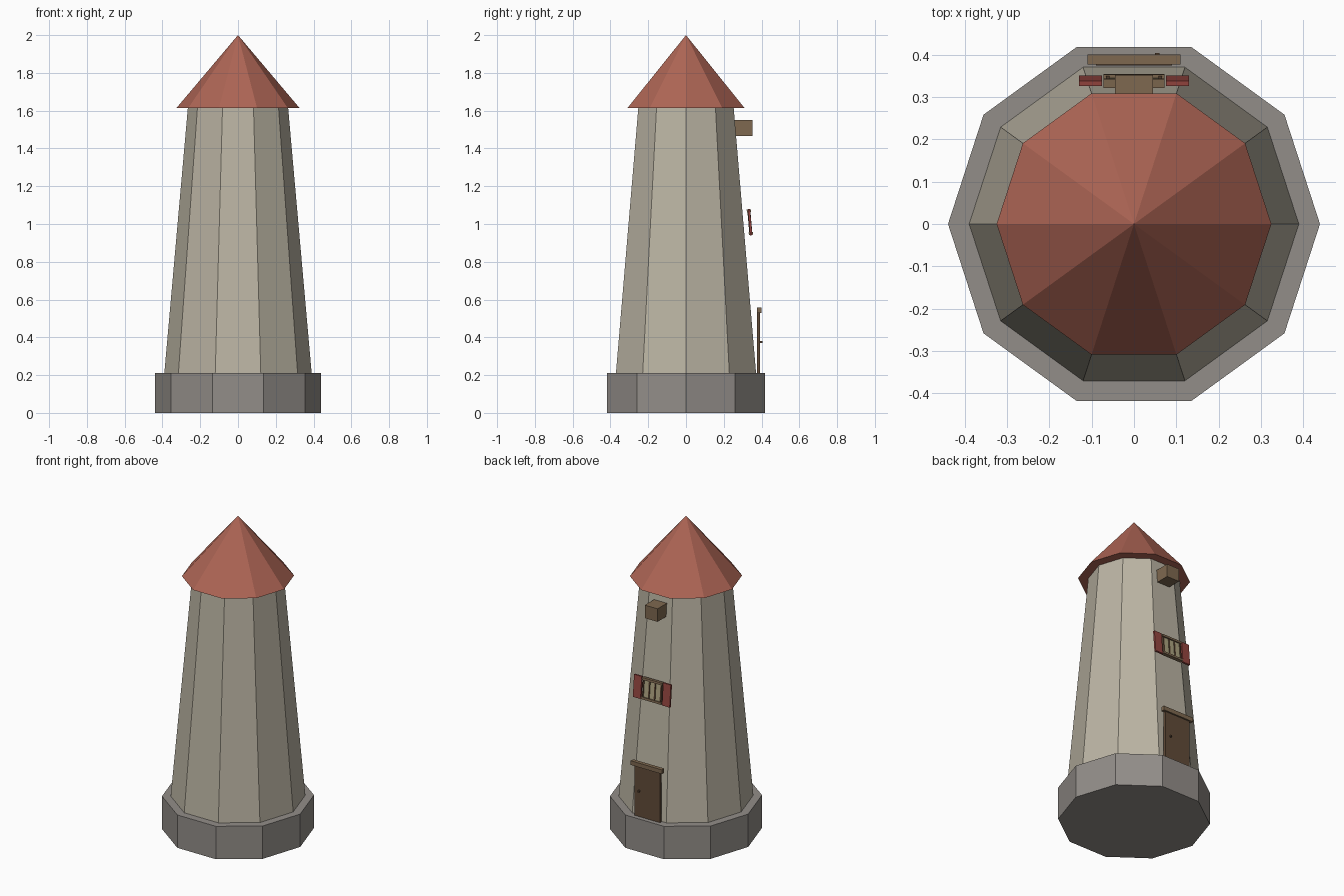
import bpy, math
from mathutils import Matrix, Vector

if "Cube" in bpy.data.objects:
    bpy.data.objects.remove(bpy.data.objects["Cube"])


def material(name, rgb):
    m = bpy.data.materials.new(name)
    m.diffuse_color = (*rgb, 1)
    m.use_nodes = True
    m.node_tree.nodes["Principled BSDF"].inputs["Base Color"].default_value = m.diffuse_color
    return m


PLASTER = material("plaster", (0.50, 0.46, 0.37))
STONE = material("stone", (0.29, 0.27, 0.25))
TILE = material("tile", (0.42, 0.13, 0.09))
WOOD = material("wood", (0.21, 0.14, 0.08))
DARK = material("dark_wood", (0.12, 0.07, 0.04))
RED = material("red_paint", (0.30, 0.06, 0.05))
PANE = material("pane", (0.42, 0.37, 0.22))


def prism(name, r1, r2, z1, z2, mat):
    # ten-sided cone section with corners on the x axis
    bpy.ops.mesh.primitive_cone_add(vertices=10, radius1=r1, radius2=r2, depth=z2 - z1,
                                    location=(0, 0, (z1 + z2) / 2),
                                    rotation=(0, 0, math.radians(18)))
    o = bpy.context.object
    # make sure a corner, not an edge, points along +x
    if max(v.co.x for v in o.data.vertices) > 0.99 * max(r1, r2):
        o.rotation_euler.z = 0
    o.name = name
    o.data.materials.append(mat)


def box(name, lo, hi, mat, matrix=None):
    bpy.ops.mesh.primitive_cube_add(size=1)
    o = bpy.context.object
    o.name = name
    lo, hi = Vector(lo), Vector(hi)
    o.data.transform(Matrix.Translation((lo + hi) / 2) @ Matrix.Diagonal((*(hi - lo), 1)))
    if matrix:
        o.matrix_world = matrix
    o.data.materials.append(mat)


# tower
prism("base", 0.44, 0.44, 0, 0.21, STONE)
prism("tower_wall", 0.39, 0.265, 0.21, 1.62, PLASTER)
prism("roof", 0.325, 0, 1.615, 2.0, TILE)

# hoist beam under the eaves
box("hoist_beam", (-0.045, 0.24, 1.467), (0.045, 0.352, 1.55), WOOD)

# door
box("door", (-0.09, 0.375, 0.21), (0.09, 0.391, 0.53), DARK)
box("door_lintel", (-0.11, 0.377, 0.53), (0.11, 0.401, 0.557), WOOD)
box("door_knob", (0.05, 0.39, 0.37), (0.06, 0.404, 0.38), DARK)

# window, leaning with the wall
lean = Matrix.Translation((0, 0.338, 1.01)) @ Matrix.Rotation(math.radians(5), 4, 'X')
box("window_pane", (-0.06, -0.005, -0.06), (0.06, 0.003, 0.06), PANE, lean)
for z in (-0.06, 0.06):
    box("window_rail", (-0.072, -0.011, z - 0.007), (0.072, 0.011, z + 0.007), WOOD, lean)
for x in (-0.062, -0.02, 0.02, 0.062):
    box("window_bar", (x - 0.004, -0.008, -0.055), (x + 0.004, 0.008, 0.055), DARK, lean)
for s in (-1, 1):
    x0, x1 = sorted((s * 0.076, s * 0.13))
    box("shutter", (x0, -0.005, -0.07), (x1, 0.007, 0.07), RED, lean)
